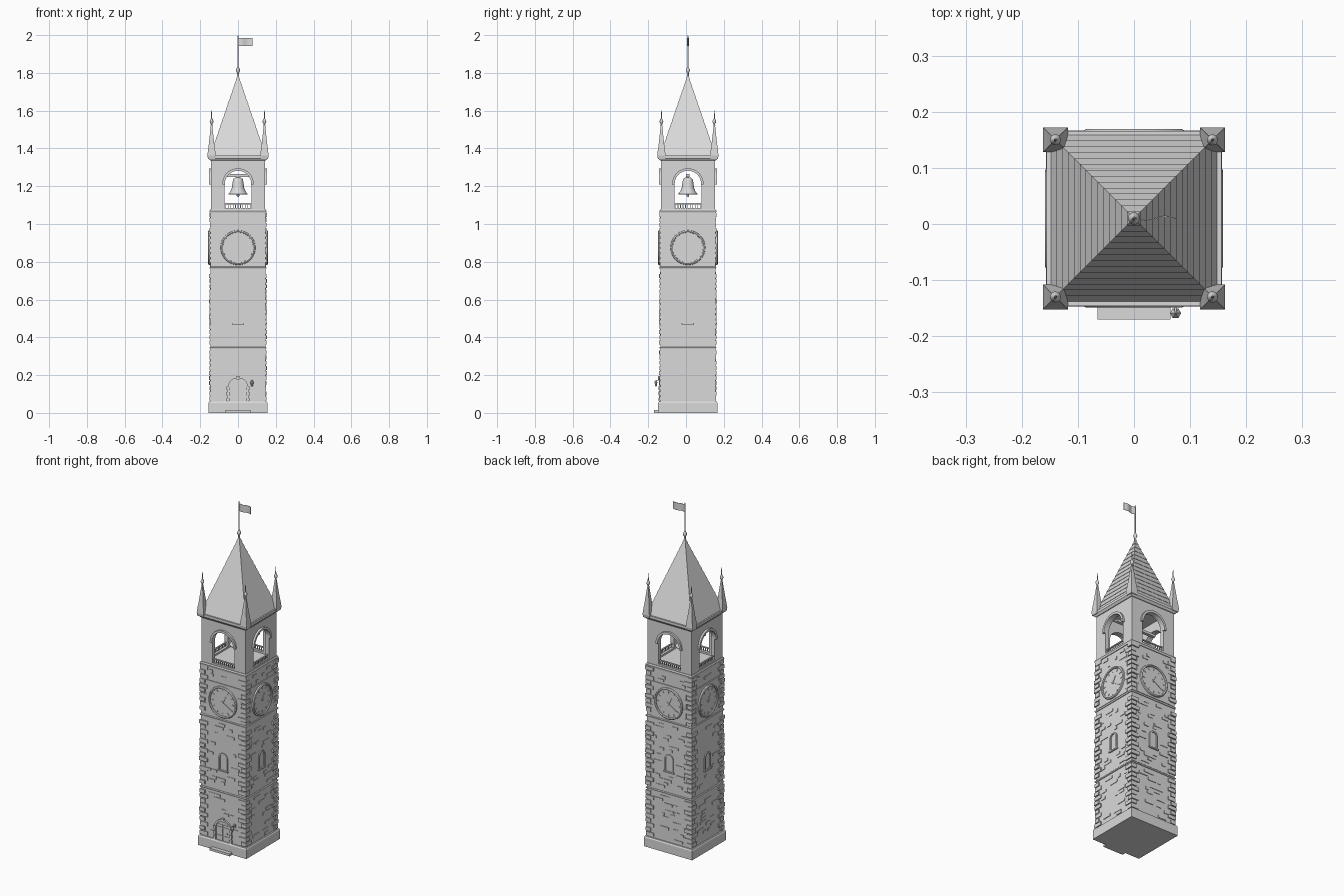
import bpy, bmesh, math, random
from mathutils import Matrix, Vector

if "Cube" in bpy.data.objects:
    bpy.data.objects.remove(bpy.data.objects["Cube"])

random.seed(7)
CY = 0.01          # tower axis sits slightly behind the origin
W = 0.145          # half width of the shaft
ALL = (0, 1, 2, 3)

stone = bpy.data.materials.new("light grey stone")
stone.diffuse_color = (0.7, 0.7, 0.7, 1)
stone.use_nodes = True
stone.node_tree.nodes["Principled BSDF"].inputs["Base Color"].default_value = stone.diffuse_color


def prism(bm, pts, a, b, axis="y"):
    """Extrude a closed outline between a and b along y (or z)."""
    def at(p, d):
        return (p[0], d, p[1]) if axis == "y" else (p[0], p[1], d)
    va = [bm.verts.new(at(p, a)) for p in pts]
    vb = [bm.verts.new(at(p, b)) for p in pts]
    bm.faces.new(va)
    bm.faces.new(vb[::-1])
    for i in range(len(pts)):
        j = (i + 1) % len(pts)
        bm.faces.new((va[i], vb[i], vb[j], va[j]))


def box(bm, x0, x1, y0, y1, z0, z1):
    prism(bm, [(x0, z0), (x1, z0), (x1, z1), (x0, z1)], y0, y1)


def lathe(bm, profile, n=12, m=None, turn=0.0):
    """Revolve (radius, height) points around z, then transform by m."""
    m = m or Matrix()
    rings = []
    for r, z in profile:
        rings.append([bm.verts.new(m @ Vector((r * math.cos(turn + math.tau * k / n),
                      r * math.sin(turn + math.tau * k / n), z))) for k in range(n)])
    for p, q in zip(rings, rings[1:]):
        for k in range(n):
            bm.faces.new((p[k], p[(k + 1) % n], q[(k + 1) % n], q[k]))


def square(bm, profile, m=None):
    """Four-sided lathe whose radii are half widths."""
    lathe(bm, [(h * math.sqrt(2), z) for h, z in profile], 4, m, math.pi / 4)


def arch(hw, z0, spring, n=14):
    """Round-headed outline from bottom left to bottom right."""
    top = [(-hw * math.cos(math.pi * i / n), spring + hw * math.sin(math.pi * i / n))
           for i in range(n + 1)]
    return [(-hw, z0)] + top + [(hw, z0)]


def finish(name, bm, sides=(0,), smooth=False):
    """Clean the mesh, repeat it on the given sides and make the object."""
    bmesh.ops.remove_doubles(bm, verts=bm.verts, dist=1e-5)
    bmesh.ops.recalc_face_normals(bm, faces=bm.faces)
    base = bm.verts[:] + bm.edges[:] + bm.faces[:]
    for k in sides:
        if k:
            new = bmesh.ops.duplicate(bm, geom=base)["geom"]
            bmesh.ops.rotate(bm, verts=[v for v in new if isinstance(v, bmesh.types.BMVert)],
                             cent=(0, 0, 0), matrix=Matrix.Rotation(k * math.pi / 2, 3, "Z"))
    me = bpy.data.meshes.new(name)
    bm.to_mesh(me)
    bm.free()
    me.materials.append(stone)
    ob = bpy.data.objects.new(name, me)
    ob.location.y = CY
    bpy.context.collection.objects.link(ob)
    if smooth:
        bpy.ops.object.select_all(action="DESELECT")
        ob.select_set(True)
        bpy.context.view_layer.objects.active = ob
        bpy.ops.object.shade_smooth_by_angle(angle=math.radians(40))


# Plinth, shaft, string courses and belfry floor
bm = bmesh.new()
square(bm, [(0, 0), (.157, 0), (.157, .052), (.153, .06), (0, .06)])
finish("plinth", bm)
bm = bmesh.new()
square(bm, [(0, .055), (W, .055), (W, 1.075), (0, 1.075)])
finish("shaft", bm)
bm = bmesh.new()
for z, h in ((.34, .01), (.762, .012), (1.058, .018)):
    square(bm, [(0, z), (.149, z), (.151, z + h * .6), (.147, z + h), (0, z + h)])
finish("string_courses", bm)

# Corner stones alternate long and short along each face
bm = bmesh.new()
z, i = .066, 0
while z < 1.04:
    if not any(c - .024 < z < c + .014 for c in (.34, .762)):
        for sx in (-1, 1):
            for sy in (-1, 1):
                long_x = (i + (sx * sy > 0)) % 2
                lx, ly = (.045, .027) if long_x else (.027, .045)
                out = W + random.uniform(.004, .008)
                xs = sorted((sx * (W - lx), sx * out))
                ys = sorted((sy * (W - ly), sy * out))
                box(bm, *xs, *ys, z, z + .021)
    z, i = z + .027, i + 1
finish("corner_stones", bm)

# Scattered raised bricks, kept clear of the openings and clock panels
bm = bmesh.new()
for side in ALL:
    keep = [(-.12, .12, .755, .985), (-.04, .04, .455, .59), (-.2, .2, .33, .355)]
    if side == 0:
        keep.append((-.06, .06, .05, .2))
    rot = Matrix.Rotation(side * math.pi / 2, 3, "Z")
    for row in range(49):
        z = .07 + row * .02
        for _ in range(random.choice((0, 1, 2, 2))):
            w = random.choice((.02, .028, .036, .055))
            x = random.uniform(-.105, .105 - w)
            if any(x < b and x + w > a and z < d and z + .016 > c for a, b, c, d in keep):
                continue
            start = len(bm.verts)
            box(bm, x, x + w, -W - random.uniform(.002, .004), -W + .005, z, z + .015)
            bm.verts.ensure_lookup_table()
            bmesh.ops.rotate(bm, verts=bm.verts[start:], cent=(0, 0, 0), matrix=rot)
finish("raised_bricks", bm)

# Narrow arched windows on the middle storey
bm = bmesh.new()
prism(bm, arch(.028, .475, .547) + arch(.02, .475, .547)[::-1], -W - .006, -W + .005)
prism(bm, arch(.02, .475, .547), -W - .001, -W + .005)
box(bm, -.033, .033, -W - .008, -W, .468, .476)
finish("windows", bm, ALL)

# Door with planks, stone surround, handle and step
bm = bmesh.new()
prism(bm, arch(.055, .06, .132) + arch(.044, .06, .132)[::-1], -W - .009, -W + .005)
box(bm, -.008, .008, -W - .012, -W, .174, .194)
for s in (-1, 1):
    for z in (.062, .092, .122):
        xs = sorted((s * .043, s * .06))
        box(bm, *xs, -W - .011, -W, z, z + .018)
finish("door_surround", bm)
bm = bmesh.new()
prism(bm, arch(.044, .06, .132), -W - .002, -W + .005)
for i in range(4):
    x = -.041 + i * .021
    box(bm, x, x + .018, -W - .004, -W, .062, .155)
for z in (.085, .135):
    box(bm, -.042, .042, -W - .006, -W, z, z + .006)
box(bm, .028, .034, -W - .01, -W, .108, .114)
finish("door", bm)
bm = bmesh.new()
box(bm, -.065, .065, -.18, -.15, 0, .014)
finish("door_step", bm)

# Wall lantern beside the door
bm = bmesh.new()
m = Matrix.Translation((.074, -.169, 0))
lathe(bm, [(0, .14), (.005, .142), (.008, .16), (.01, .161), (.003, .172), (0, .176)], 6, m)
box(bm, .072, .076, -.169, -W, .168, .172)
box(bm, .068, .08, -W - .005, -W, .16, .178)
finish("lantern", bm)

# Clock panels, rims, hour marks and hands
CZ = .875
bm = bmesh.new()
box(bm, -.112, .112, -W - .004, -W + .005, .774, .98)
finish("clock_panels", bm, ALL)
bm = bmesh.new()
m = Matrix.Translation((0, -W, CZ)) @ Matrix.Rotation(math.pi / 2, 4, "X")
lathe(bm, [(.079, 0), (.08, .011), (.085, .014), (.091, .011), (.093, 0), (.079, 0)], 40, m)
finish("clock_rims", bm, ALL, True)
bm = bmesh.new()
lathe(bm, [(0, 0), (.08, 0), (.08, .006), (0, .006)], 40, m)
lathe(bm, [(0, 0), (.006, 0), (.006, .011), (0, .011)], 10, m)
marks = [(k * 30, .062, .073, .0018) for k in range(12)]
hands = [(28, -.008, .04, .003), (122, -.012, .06, .002)]
for deg, r0, r1, w in marks + hands:
    a = math.radians(deg)
    u, v = Vector((math.sin(a), math.cos(a))), Vector((math.cos(a), -math.sin(a)))
    pts = [u * r0 - v * w, u * r1 - v * w, u * r1 + v * w, u * r0 + v * w]
    prism(bm, [(p.x, p.y + CZ) for p in pts], -W - .009, -W - .004)
finish("clock_faces", bm, ALL)

# Belfry walls with arched openings, hood mouldings and railings
B = .143
bm = bmesh.new()
h = B - .0003
outline = [(-h, 1.07)] + [(-h, 1.345), (h, 1.345), (h, 1.07)] + arch(.071, 1.07, 1.212, 18)[::-1]
prism(bm, outline, -B, -B + .022)
finish("belfry_walls", bm, ALL)
bm = bmesh.new()
prism(bm, arch(.083, 1.208, 1.212, 18) + arch(.07, 1.208, 1.212, 18)[::-1], -B - .011, -B + .004)
finish("arch_mouldings", bm, ALL)
bm = bmesh.new()
box(bm, -.072, .072, -B + .004, -B + .012, 1.104, 1.11)
for i in range(11):
    x = -.065 + i * .013
    box(bm, x - .0017, x + .0017, -B + .006, -B + .01, 1.07, 1.105)
box(bm, -.072, .072, -B, -B + .022, 1.07, 1.086)
finish("railings", bm, ALL)

# Bell and its beam
bm = bmesh.new()
lathe(bm, [(0, 1.247), (.015, 1.246), (.025, 1.238), (.029, 1.22), (.033, 1.19), (.04, 1.172),
           (.051, 1.16), (.051, 1.156), (.045, 1.158), (.03, 1.18), (.024, 1.23), (0, 1.238)], 24)
lathe(bm, [(0, 1.24), (.003, 1.238), (.003, 1.16), (.008, 1.154), (.006, 1.146), (0, 1.143)], 10)
lathe(bm, [(0, 1.243), (.007, 1.243), (.007, 1.256), (0, 1.256)], 10)
finish("bell", bm, (0,), True)
bm = bmesh.new()
box(bm, -.13, .13, -.009, .009, 1.25, 1.264)
finish("bell_beam", bm)

# Eaves and roof in overlapping courses
bm = bmesh.new()
square(bm, [(0, 1.335), (.147, 1.335), (.156, 1.347), (.156, 1.362), (0, 1.362)])
finish("eaves", bm)
bm = bmesh.new()
N, prof = 14, [(0, 1.36)]
for i in range(N):
    h0, h1 = (.147 * (1 - (i + k) / N) for k in (0, 1))
    z0, z1 = (1.36 + .43 * (i + k) / N for k in (0, 1))
    prof += [(h0 + .002, z0), (max(h1, .002), z1)]
square(bm, prof + [(0, 1.79)])
finish("roof", bm)

# Corner pinnacles with finials
bm = bmesh.new()
m = Matrix.Translation((.14, -.14, 0))
square(bm, [(0, 1.345), (.019, 1.345), (.022, 1.362), (.018, 1.4), (.015, 1.42), (.0035, 1.525), (0, 1.525)], m)
finish("pinnacles", bm, ALL)
bm = bmesh.new()
lathe(bm, [(0, 1.52), (.005, 1.522), (.004, 1.53), (.009, 1.538), (.01, 1.545), (.006, 1.553),
           (.003, 1.56), (.0025, 1.58), (.001, 1.6), (0, 1.6)], 10, m)
finish("pinnacle_finials", bm, ALL, True)

# Flagpole with ball and waving flag
bm = bmesh.new()
lathe(bm, [(0, 1.775), (.006, 1.78), (.005, 1.8), (.01, 1.808), (.011, 1.815), (.008, 1.823),
           (.0035, 1.832), (.003, 1.99), (.001, 2), (0, 2)], 10)
finish("flagpole", bm, (0,), True)
bm = bmesh.new()
xs = [.077 * i / 12 for i in range(13)]
wave = [(x, -.004 * math.sin(x * 85) * min(1, x / .02)) for x in xs]
prism(bm, [(x, y - .001) for x, y in wave] + [(x, y + .001) for x, y in wave[::-1]], 1.943, 1.986, "z")
finish("flag", bm)
